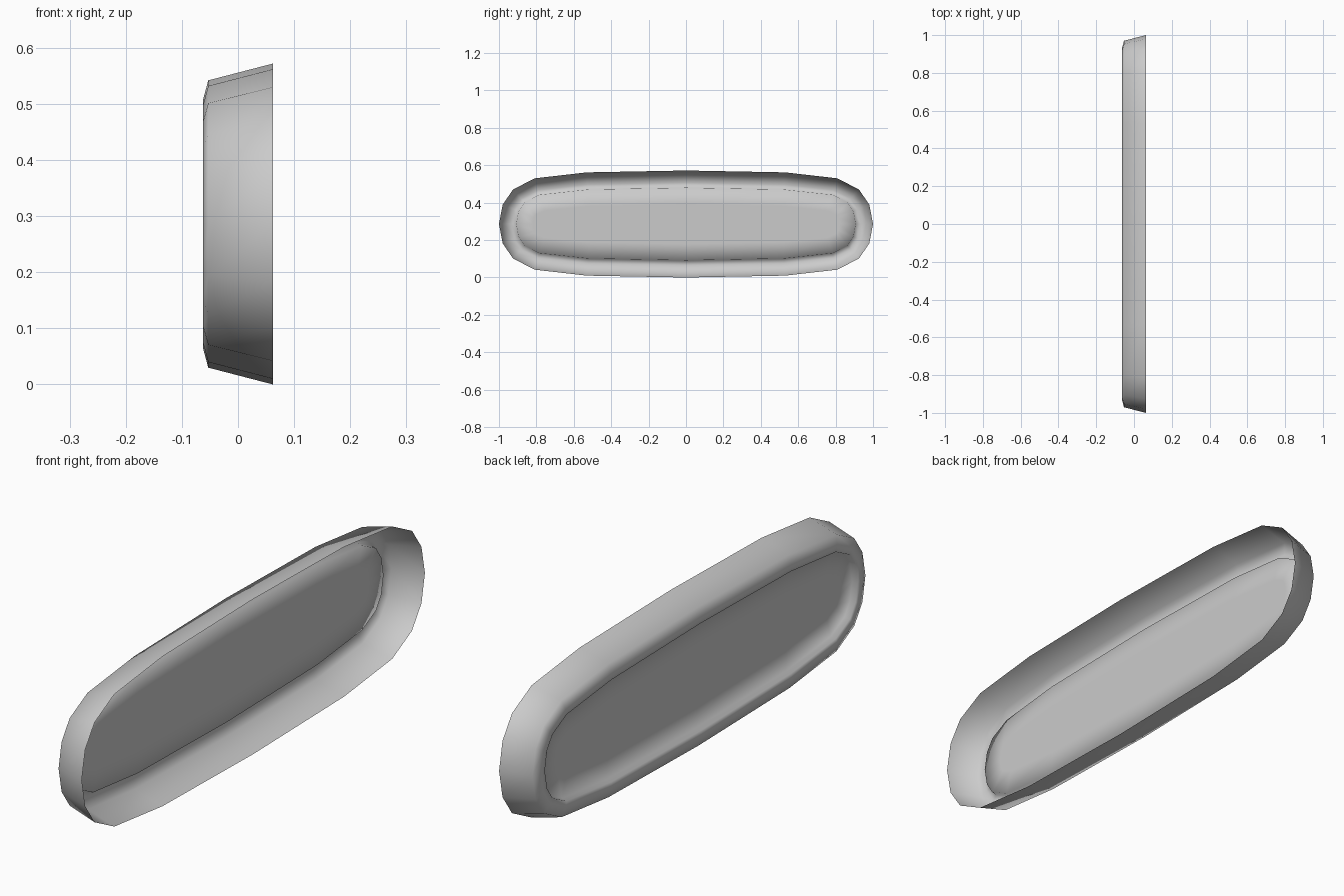
import bpy, bmesh
from mathutils import Vector

if "Cube" in bpy.data.objects:
    bpy.data.objects.remove(bpy.data.objects["Cube"])

MID_Z = 0.286

# One quarter of the rounded outline (y, height above the middle)
quarter = [(1, 0), (0.98, 0.104), (0.925, 0.184), (0.81, 0.244), (0.53, 0.276), (0, 0.286)]
half = quarter + [(-y, z) for y, z in reversed(quarter[:-1])]
outline = [Vector(p) for p in half + [(y, -z) for y, z in reversed(half[1:-1])]]
COUNT = len(outline)

# Outward direction at each outline point
normals = []
for i in range(COUNT):
    a = (outline[i] - outline[i - 1]).normalized()
    b = (outline[(i + 1) % COUNT] - outline[i]).normalized()
    t = (a + b).normalized()
    normals.append(Vector((t.y, -t.x)))

# Section through the tray: (x, inset) from the open edge to the recessed panel
section = [(0.0625, 0.0), (-0.053, 0.03), (-0.0625, 0.065), (-0.0625, 0.088),
           (-0.042, 0.092), (-0.042, 0.18)]

bm = bmesh.new()
rings = []
for x, inset in section:
    ring = []
    for p, n in zip(outline, normals):
        q = p - n * inset
        ring.append(bm.verts.new((x, q.x, q.y + MID_Z)))
    rings.append(ring)

# Side wall, rounded rim and recess
for r0, r1 in zip(rings, rings[1:]):
    for i in range(COUNT):
        j = (i + 1) % COUNT
        bm.faces.new((r0[i], r0[j], r1[j], r1[i]))

# Flat middle of the panel; the opposite side stays open
bm.faces.new(rings[-1])
bmesh.ops.recalc_face_normals(bm, faces=bm.faces)
for f in bm.faces:
    f.smooth = True

mesh = bpy.data.meshes.new("shallow_oval_cover")
bm.to_mesh(mesh)
bm.free()
cover = bpy.data.objects.new("shallow_oval_cover", mesh)
bpy.context.collection.objects.link(cover)
